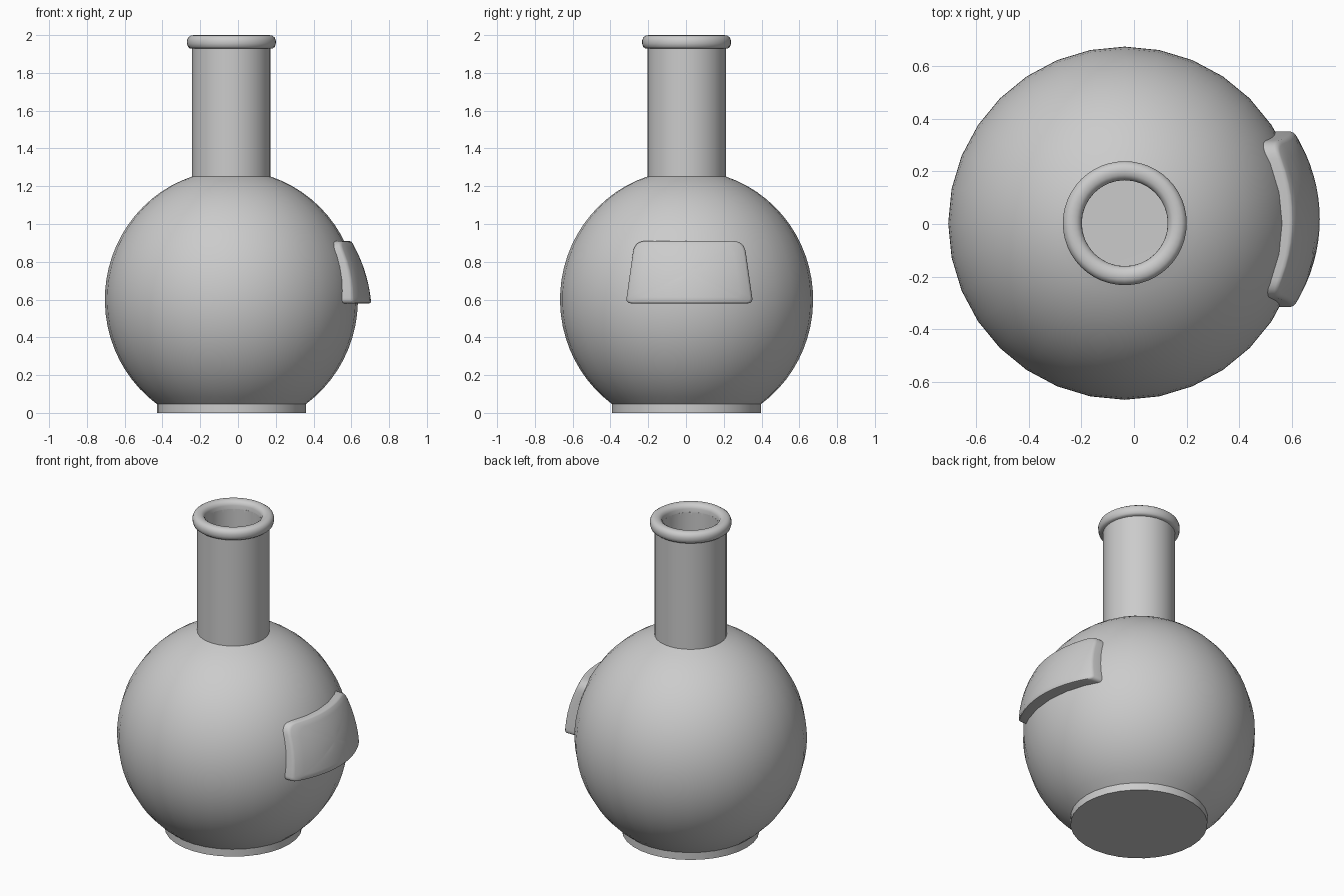
import bpy, bmesh, math

if "Cube" in bpy.data.objects:
    bpy.data.objects.remove(bpy.data.objects["Cube"])

CX, CY, CZ = -0.035, 0.003, 0.6     # centre of the round belly
RX, RZ = 0.67, 0.685                # belly radii


def finish(bm, name, angle):
    bmesh.ops.recalc_face_normals(bm, faces=bm.faces)
    me = bpy.data.meshes.new(name)
    bm.to_mesh(me)
    bm.free()
    ob = bpy.data.objects.new(name, me)
    bpy.context.collection.objects.link(ob)
    bpy.ops.object.select_all(action='DESELECT')
    ob.select_set(True)
    bpy.context.view_layer.objects.active = ob
    bpy.ops.object.shade_smooth_by_angle(angle=math.radians(angle))
    return ob


def lathe(name, profile, closed=False, seg=32, angle=35):
    bm = bmesh.new()
    rings = []
    for r, z in profile:
        if r == 0:
            rings.append([bm.verts.new((CX, CY, z))] * seg)
        else:
            rings.append([bm.verts.new((CX + r * math.cos(2 * math.pi * i / seg),
                                        CY + r * math.sin(2 * math.pi * i / seg), z))
                          for i in range(seg)])
    pairs = list(zip(rings, rings[1:]))
    if closed:
        pairs.append((rings[-1], rings[0]))
    for a, b in pairs:
        for i in range(seg):
            j = (i + 1) % seg
            bm.faces.new(list(dict.fromkeys((a[i], a[j], b[j], b[i]))))
    return finish(bm, name, angle)


def belly_arc(rx, rz, r_low, r_high, n=24):
    a0 = -math.acos(r_low / rx)
    a1 = math.acos(r_high / rx)
    return [(rx * math.cos(a0 + (a1 - a0) * i / n),
             CZ + rz * math.sin(a0 + (a1 - a0) * i / n)) for i in range(n + 1)]


# Hollow flask: foot, belly, neck, then the inside back down to a flat floor
outside = [(0, 0), (0.395, 0), (0.395, 0.04)] + belly_arc(RX, RZ, 0.395, 0.208) + [(0.208, 1.95)]
inside = [(0.163, 1.95)] + belly_arc(RX - 0.04, RZ - 0.04, 0.37, 0.163)[::-1] + [(0, 0.076)]
lathe("flask_body", outside + inside)

# Rounded lip ring around the mouth
lip = [(0.163, 1.93), (0.22, 1.93), (0.23, 1.938), (0.235, 1.955), (0.235, 1.972),
       (0.229, 1.988), (0.216, 1.997), (0.2, 2.0), (0.183, 1.997), (0.17, 1.988), (0.163, 1.972)]
lathe("lip_ring", lip, closed=True, seg=48, angle=50)


# Curved label plate on the +x side: rounded trapezoid laid over the belly
PY, PZ = 0.018, 0.745


def rounded_outline():
    corners = [(0.337, 0.58, 0.03), (0.29, 0.91, 0.06), (-0.29, 0.91, 0.06), (-0.337, 0.58, 0.03)]
    pts = []
    for k, (y, z, cut) in enumerate(corners):
        ends = []
        for q in (corners[k - 1], corners[(k + 1) % 4]):
            d = math.hypot(q[0] - y, q[1] - z)
            ends.append((y + (q[0] - y) * cut / d, z + (q[1] - z) * cut / d))
        (ay, az), (by, bz) = ends
        for i in range(7):
            t = i / 6
            pts.append(((1 - t) ** 2 * ay + 2 * t * (1 - t) * y + t * t * by,
                        (1 - t) ** 2 * az + 2 * t * (1 - t) * z + t * t * bz))
    out = []
    for p, q in zip(pts, pts[1:] + pts[:1]):
        n = max(1, round(math.hypot(q[0] - p[0], q[1] - p[1]) / 0.045))
        out += [(p[0] + (q[0] - p[0]) * i / n, p[1] + (q[1] - p[1]) * i / n) for i in range(n)]
    return out


def plate_x(y, z):
    s = 1.102 - 0.17 * (z - CZ) - 0.025 * (y / 0.33) ** 2 * (0.91 - z) / 0.31
    return CX + RX * math.sqrt(s * s - (y / RX) ** 2 - ((z - CZ) / RZ) ** 2)


outline = rounded_outline()
bm = bmesh.new()
rings = []
# each ring: scale of the outline, sink below the plate surface
for k, sink in [(1, 0.1), (1, 0.012), (0.985, 0.003), (0.96, 0), (0.8, 0), (0.6, 0), (0.4, 0), (0.2, 0)]:
    ring = []
    for y, z in outline:
        yy, zz = y * k, PZ + (z - PZ) * k
        ring.append(bm.verts.new((plate_x(yy, zz) - sink, PY + yy, zz)))
    rings.append(ring)
n = len(outline)
for a, b in zip(rings, rings[1:]):
    for i in range(n):
        j = (i + 1) % n
        bm.faces.new((a[i], a[j], b[j], b[i]))
tip = bm.verts.new((plate_x(0, PZ), PY, PZ))
for i in range(n):
    bm.faces.new((rings[-1][i], rings[-1][(i + 1) % n], tip))
bm.faces.new(rings[0][::-1])
finish(bm, "label_plate", 40)
